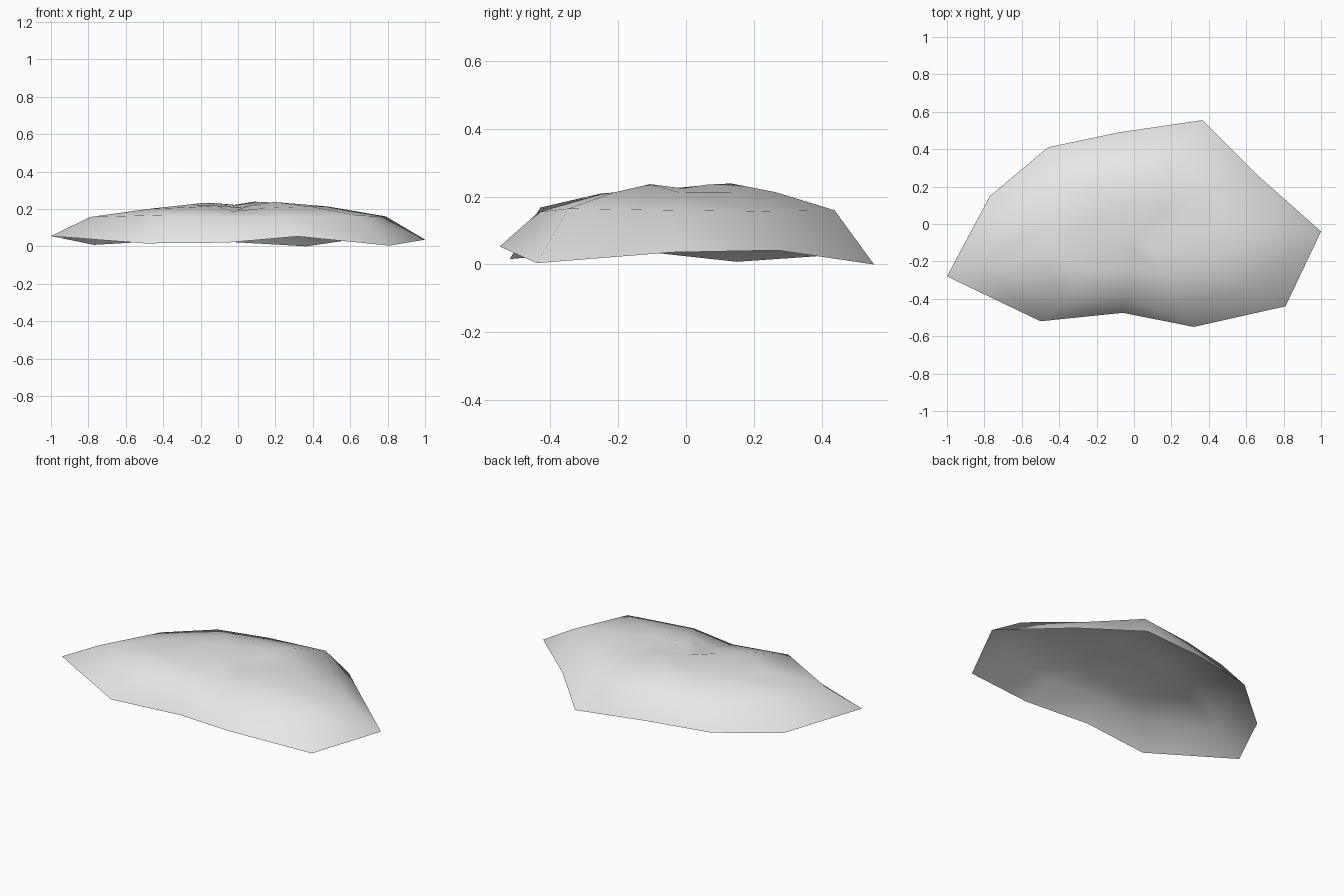
import bpy, bmesh

if "Cube" in bpy.data.objects:
    bpy.data.objects.remove(bpy.data.objects["Cube"])

# Open, thin mound shell: rim outline, clockwise from the left tip (x, y, z)
rim = [(-1, -.28, .055), (-.77, .15, .008), (-.46, .41, .026), (-.08, .49, .026),
       (.365, .555, 0), (.65, .27, .042), (1, -.04, .036), (.81, -.44, .004),
       (.32, -.55, .053), (-.06, -.475, .02), (-.5, -.52, .016)]

# Inner rings: scale of the outline and height at each rim point
rings = [
    (.79, [.157, .155, .16, .165, .16, .157, .16, .165, .155, .155, .168]),
    (.48, [.20, .205, .21, .212, .213, .212, .213, .213, .205, .188, .21]),
    (.24, [.222, .232, .23, .222, .239, .236, .225, .237, .222, .193, .218]),
]

bm = bmesh.new()
prev = [bm.verts.new(p) for p in rim]
n = len(rim)
for scale, heights in rings:
    cur = [bm.verts.new((x * scale, y * scale, z)) for (x, y, _), z in zip(rim, heights)]
    if scale == .79:                      # steep hollow in the front edge
        cur[9].co.y = -.385
        cur[10].co.y = -.43
    for i in range(n):
        j = (i + 1) % n
        bm.faces.new((prev[i], cur[i], cur[j], prev[j]))
    prev = cur

# Shallow dip at the crown
crown = bm.verts.new((.02, -.03, .207))
for i in range(n):
    bm.faces.new((prev[i], crown, prev[(i + 1) % n]))

# Consistent upward normals, smooth all over
bm.normal_update()
for f in bm.faces:
    if f.normal.z < 0:
        f.normal_flip()
    f.smooth = True

mesh = bpy.data.meshes.new("mound_shell")
bm.to_mesh(mesh)
bm.free()
shell = bpy.data.objects.new("mound_shell", mesh)
bpy.context.collection.objects.link(shell)

grey = bpy.data.materials.new("light_grey")
grey.diffuse_color = (.8, .8, .8, 1)
grey.use_nodes = True
grey.node_tree.nodes["Principled BSDF"].inputs["Base Color"].default_value = grey.diffuse_color
mesh.materials.append(grey)
